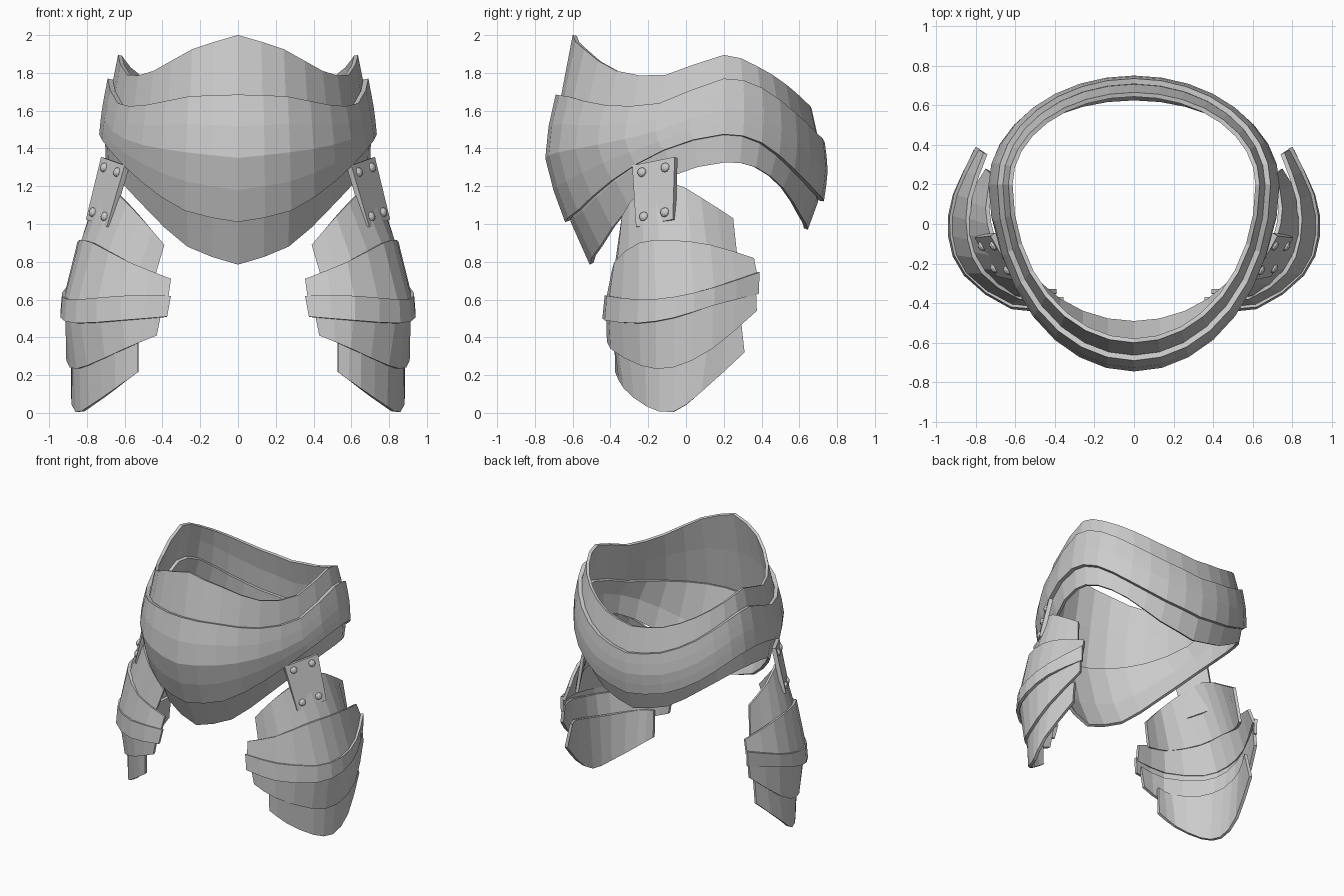
import bpy, bmesh, math
from mathutils import Vector, Matrix

if "Cube" in bpy.data.objects:
    bpy.data.objects.remove(bpy.data.objects["Cube"])


def spline(pts, steps):
    """Catmull-Rom through the points, with mirrored-out end points."""
    pts = [Vector(p) for p in pts]
    ext = [2 * pts[0] - pts[1]] + pts + [2 * pts[-1] - pts[-2]]
    out = []
    for i in range(1, len(ext) - 2):
        a, b, c, d = ext[i - 1:i + 3]
        for s in range(steps):
            t = s / steps
            out.append(0.5 * (2 * b + (c - a) * t + (2 * a - 5 * b + 4 * c - d) * t ** 2
                              + (3 * b - a - 3 * c + d) * t ** 3))
    return out + [pts[-1]]


def sheet(name, rails, closed=False, thick=0.022, mirror=False):
    """Skin a plate between rails listed from top to bottom, then thicken inward."""
    n = len(rails[0])
    verts = [p for r in rails for p in r]
    faces = []
    for r in range(len(rails) - 1):
        for i in range(n if closed else n - 1):
            j = (i + 1) % n
            faces.append((r * n + i, (r + 1) * n + i, (r + 1) * n + j, r * n + j))
    me = bpy.data.meshes.new(name)
    me.from_pydata(verts, [], faces)
    ob = bpy.data.objects.new(name, me)
    bpy.context.collection.objects.link(ob)
    sol = ob.modifiers.new("thickness", 'SOLIDIFY')
    sol.thickness, sol.offset = thick, -1
    if mirror:
        ob.modifiers.new("other_side", 'MIRROR')
    return ob


def ring(sx, front, back, heights, inset=0.0):
    """Egg-shaped ring around the waist; heights run from front to back."""
    z = [p.y for p in spline([(0, h, 0) for h in heights], 2)]
    z += z[-2:0:-1]
    out = []
    for i, h in enumerate(z):
        a = 2 * math.pi * i / len(z)
        c = math.cos(a)
        ry = (0.2 - front if c > 0 else back - 0.2) - inset
        out.append(Vector(((sx - inset) * math.sin(a), 0.2 - ry * c, h)))
    return out


def add_rows(rails):
    """Round the plate vertically with extra rows."""
    cols = [spline(col, 2) for col in zip(*rails)]
    return [list(r) for r in zip(*cols)]


# Waist bands
mid = (0.72, -0.745, 0.75, [1.35, 1.38, 1.42, 1.49, 1.61, 1.57, 1.43, 1.32, 1.28])
low = (0.735, -0.64, 0.73, [1.01, 1.07, 1.23, 1.39, 1.475, 1.43, 1.29, 1.17, 1.12])
top = (0.69, -0.69, 0.735, [1.685, 1.675, 1.63, 1.64, 1.77, 1.72, 1.59, 1.48, 1.43])
sheet("upper_waist_band", [
    ring(0.635, -0.60, 0.665, [2.0, 1.925, 1.81, 1.79, 1.895, 1.835, 1.74, 1.65, 1.61]),
    ring(*top, inset=0.03), ring(*mid, inset=0.03)], closed=True)
sheet("middle_waist_band", add_rows([ring(*top), ring(*mid), ring(*low)]), closed=True, thick=0.028)
sheet("lower_waist_band", [
    ring(*mid, inset=0.055), ring(*low, inset=0.03),
    ring(0.70, -0.51, 0.645, [0.785, 0.88, 1.09, 1.255, 1.325, 1.30, 1.19, 1.04, 0.97])], closed=True)


# Thigh guards: overlapping plates, each from its top edge and bottom edge
def thigh_plate(name, upper, lower):
    sheet(name, [spline(upper, 2), spline(lower, 2)], mirror=True)


thigh_plate("thigh_top_plate",
    [(.39, -.35, .89), (.52, -.34, 1.04), (.65, -.24, 1.17), (.72, -.08, 1.22), (.75, .08, 1.14), (.72, .25, 1.03)],
    [(.44, -.38, .72), (.62, -.37, .75), (.80, -.22, .80), (.86, -.05, .83), (.84, .12, .80), (.75, .28, .75)])
thigh_plate("thigh_second_plate",
    [(.355, -.39, .71), (.58, -.38, .80), (.77, -.25, .90), (.84, -.08, .915), (.84, .13, .89), (.76, .36, .82)],
    [(.37, -.42, .60), (.62, -.41, .59), (.85, -.25, .58), (.92, -.06, .60), (.90, .15, .64), (.79, .38, .72)])
thigh_plate("thigh_belt_plate",
    [(.355, -.42, .62), (.62, -.42, .62), (.855, -.25, .60), (.93, -.06, .615), (.91, .15, .665), (.80, .39, .745)],
    [(.375, -.435, .51), (.62, -.43, .49), (.86, -.26, .475), (.94, -.06, .505), (.915, .15, .57), (.80, .385, .63)])
thigh_plate("thigh_fourth_plate",
    [(.40, -.42, .56), (.61, -.41, .54), (.84, -.25, .53), (.915, -.06, .55), (.895, .14, .61), (.80, .37, .67)],
    [(.43, -.42, .41), (.60, -.40, .34), (.80, -.24, .25), (.89, -.07, .24), (.905, .14, .34), (.81, .375, .54)])
thigh_plate("thigh_bottom_plate",
    [(.53, -.38, .42), (.65, -.37, .40), (.80, -.22, .38), (.875, -.05, .40), (.87, .13, .45), (.79, .29, .50)],
    [(.53, -.375, .215), (.65, -.33, .13), (.79, -.21, .035), (.86, -.07, .005), (.885, .08, .11), (.82, .31, .32)])

# Hanging straps that join thigh guards to the waist
a, b, c, d = [Vector(p) for p in ((.60, -.285, 1.31), (.725, -.06, 1.355), (.695, -.265, .985), (.805, -.07, 1.025))]
sheet("hanging_strap", [[a, b], [c, d]], thick=0.03, mirror=True)

# Strap rivets
normal = (c - a).cross(b - a).normalized()
turn = normal.to_track_quat('Z', 'Y').to_matrix().to_4x4()
bm = bmesh.new()
for u in (0.22, 0.78):
    for v in (0.14, 0.86):
        pos = a.lerp(b, u).lerp(c.lerp(d, u), v)
        bmesh.ops.create_uvsphere(bm, u_segments=10, v_segments=6, radius=0.026,
                                  matrix=Matrix.Translation(pos) @ turn @ Matrix.Diagonal((1, 1, 0.7, 1)))
me = bpy.data.meshes.new("strap_rivets")
bm.to_mesh(me)
bm.free()
rivets = bpy.data.objects.new("strap_rivets", me)
bpy.context.collection.objects.link(rivets)
rivets.modifiers.new("other_side", 'MIRROR')
